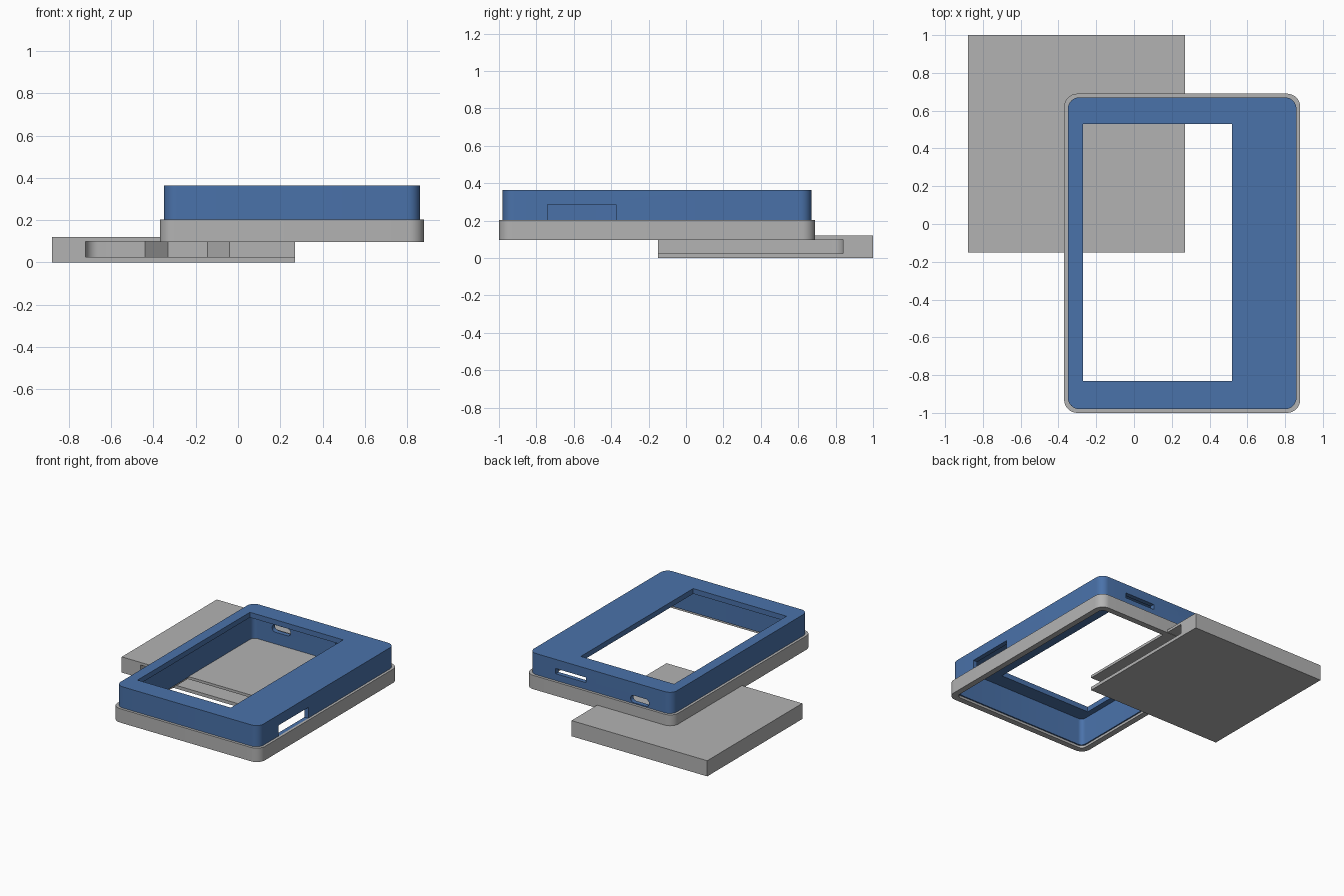
import bpy
import bmesh
from math import cos, sin, pi

scene = bpy.context.scene
if "Cube" in scene.objects:
    bpy.data.objects.remove(scene.objects["Cube"])


def material(name, rgb):
    mat = bpy.data.materials.new(name)
    mat.use_nodes = True
    mat.diffuse_color = (*rgb, 1)
    mat.node_tree.nodes["Principled BSDF"].inputs["Base Color"].default_value = (*rgb, 1)
    return mat


blue = material("blue plastic", (0.068, 0.168, 0.40))
grey = material("grey plastic", (0.45, 0.45, 0.45))


def rounded(x0, x1, y0, y1, r, steps=8):
    """Rounded rectangle outline, counter-clockwise."""
    corners = [(x1 - r, y1 - r), (x0 + r, y1 - r), (x0 + r, y0 + r), (x1 - r, y0 + r)]
    return [(cx + r * cos((q + i / steps) * pi / 2), cy + r * sin((q + i / steps) * pi / 2))
            for q, (cx, cy) in enumerate(corners) for i in range(steps + 1)]


def rect(x0, x1, y0, y1):
    return [(x0, y0), (x1, y0), (x1, y1), (x0, y1)]


def prism(name, outline, low, high, mat, axis="z"):
    """Extrude an outline along z, or an x-z outline along y."""
    bm = bmesh.new()
    place = (lambda a, b, c: (a, b, c)) if axis == "z" else (lambda a, b, c: (a, c, b))
    face = bm.faces.new([bm.verts.new(place(a, b, low)) for a, b in outline])
    moved = bmesh.ops.extrude_face_region(bm, geom=[face])["geom"]
    bmesh.ops.translate(bm, vec=place(0, 0, high - low),
                        verts=[v for v in moved if isinstance(v, bmesh.types.BMVert)])
    bmesh.ops.recalc_face_normals(bm, faces=bm.faces)
    mesh = bpy.data.meshes.new(name)
    bm.to_mesh(mesh)
    bm.free()
    obj = bpy.data.objects.new(name, mesh)
    mesh.materials.append(mat)
    scene.collection.objects.link(obj)
    return obj


def select(obj):
    bpy.ops.object.select_all(action="DESELECT")
    obj.select_set(True)
    bpy.context.view_layer.objects.active = obj


def cut(obj, *args, **kwargs):
    """Subtract a prism from the object."""
    cutter = prism("cutter", *args, obj.data.materials[0], **kwargs)
    cutter.hide_render = True
    select(obj)
    mod = obj.modifiers.new("cut", "BOOLEAN")
    mod.operation = "DIFFERENCE"
    mod.solver = "EXACT"
    mod.object = cutter
    bpy.ops.object.modifier_apply(modifier=mod.name)
    bpy.data.objects.remove(cutter)


# Upper shell: hollow cover with a screen window
shell = prism("upper_shell", rounded(-0.35, 0.86, -0.98, 0.67, 0.06), 0.115, 0.365, blue)
cut(shell, rounded(-0.315, 0.825, -0.945, 0.635, 0.035), 0.0, 0.325)
cut(shell, rect(-0.27, 0.52, -0.83, 0.53), 0.2, 0.5)

# Side opening, card slot and rounded cable port
cut(shell, rect(0.75, 0.95, -0.74, -0.375), 0.2, 0.285)
cut(shell, rect(0.38, 0.635, 0.255, 0.295), 0.6, 0.75, axis="y")
cut(shell, rounded(-0.155, 0.0, 0.21, 0.265, 0.025), 0.6, 0.75, axis="y")

# Lower rim: open band around the shell with a thin inner lip
rim = prism("lower_rim", rounded(-0.37, 0.88, -1.0, 0.69, 0.07), 0.097, 0.203, grey)
cut(rim, rounded(-0.35, 0.86, -0.98, 0.67, 0.06), 0.115, 0.3)
cut(rim, rounded(-0.325, 0.835, -0.955, 0.645, 0.04), 0.0, 0.2)

# Slotted block: pocket open to the front and right, with a flared recess
block = prism("slotted_block", rect(-0.88, 0.27, -0.15, 1.0), 0.0, 0.12, grey)
cut(block, rounded(-0.72, 0.6, -0.5, 0.84, 0.06), 0.025, 0.1)
cut(block, [(-0.44, 0.8), (-0.04, 0.8), (-0.04, 0.84), (-0.145, 0.94),
            (-0.33, 0.94), (-0.44, 0.84)], 0.025, 0.1)

for obj in (shell, rim, block):
    select(obj)
    bpy.ops.object.shade_smooth_by_angle(angle=pi / 6)
